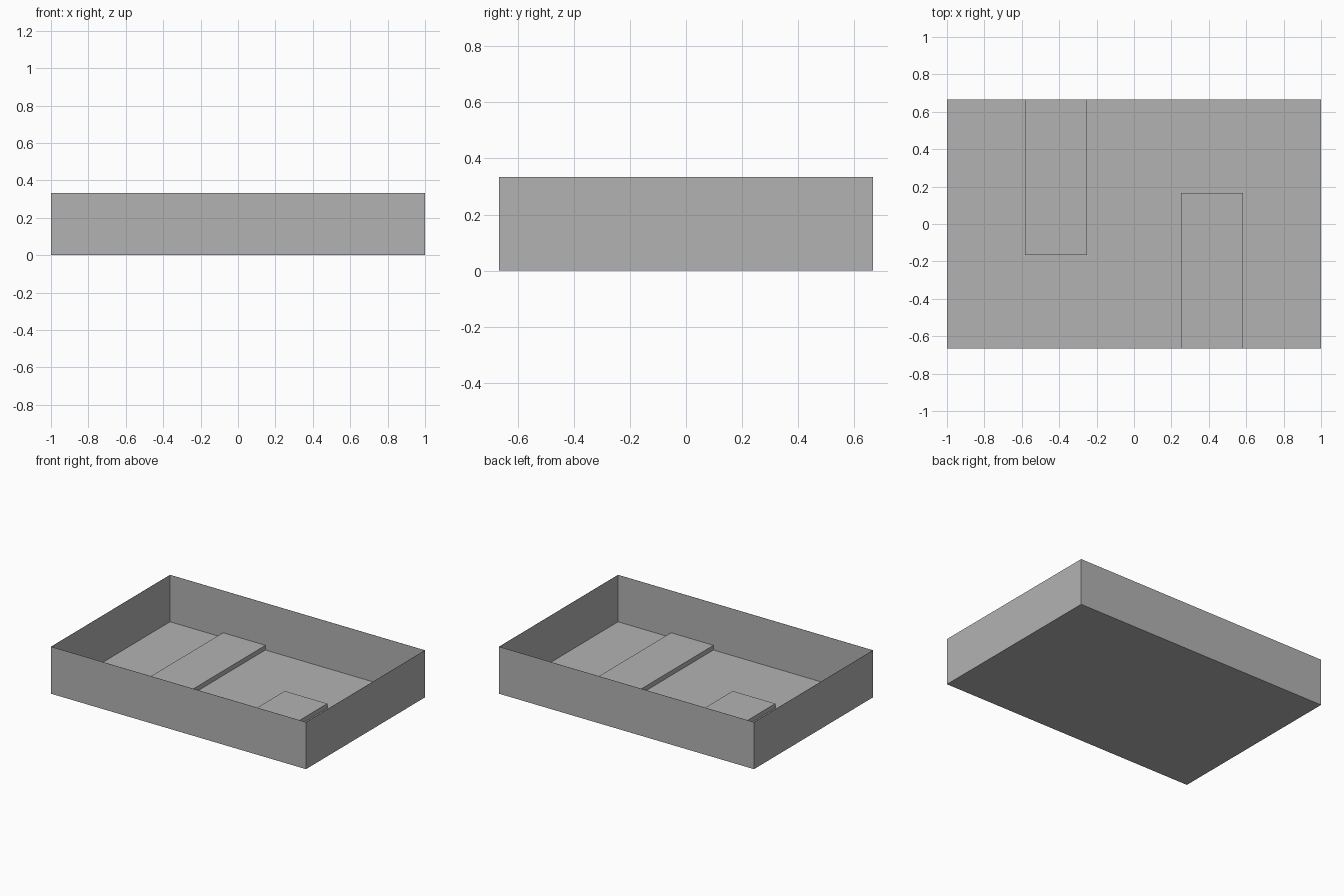
import bpy
import bmesh
from mathutils import Vector

cube = bpy.data.objects.get("Cube")
if cube:
    bpy.data.objects.remove(cube, do_unlink=True)

HALF_X, HALF_Y, HEIGHT = 1.0, 2 / 3, 1 / 3
SLAB_HEIGHT = 0.035

grey = bpy.data.materials.new("plain grey")
grey.use_nodes = True
colour = (0.45, 0.45, 0.45, 1)
grey.diffuse_color = colour
grey.node_tree.nodes["Principled BSDF"].inputs["Base Color"].default_value = colour


def open_box(name, low, high, open_sides):
    """Box between two corners, without the faces that point along open_sides."""
    low, high = Vector(low), Vector(high)
    bm = bmesh.new()
    bmesh.ops.create_cube(bm, size=1)
    bm.normal_update()
    hidden = [f for f in bm.faces
              if any(f.normal.dot(Vector(side)) > 0.9 for side in open_sides)]
    bmesh.ops.delete(bm, geom=hidden, context='FACES')
    bmesh.ops.scale(bm, vec=high - low, verts=bm.verts)
    bmesh.ops.translate(bm, vec=(low + high) / 2, verts=bm.verts)
    mesh = bpy.data.meshes.new(name)
    bm.to_mesh(mesh)
    bm.free()
    mesh.materials.append(grey)
    obj = bpy.data.objects.new(name, mesh)
    bpy.context.collection.objects.link(obj)
    return obj


# Open tray with paper-thin walls and floor
tray = open_box("tray", (-HALF_X, -HALF_Y, 0), (HALF_X, HALF_Y, HEIGHT), [(0, 0, 1)])
shell = tray.modifiers.new("thin shell", 'SOLIDIFY')
shell.thickness = 0.002
shell.offset = -1

# Two low slabs on the floor, reaching in from opposite long walls
inset = 0.002
open_box("back_slab", (-7 / 12, -1 / 6, inset), (-1 / 4, HALF_Y - inset, SLAB_HEIGHT),
         [(0, 0, -1), (0, 1, 0)])
open_box("front_slab", (1 / 4, -HALF_Y + inset, inset), (7 / 12, 1 / 6, SLAB_HEIGHT),
         [(0, 0, -1), (0, -1, 0)])
